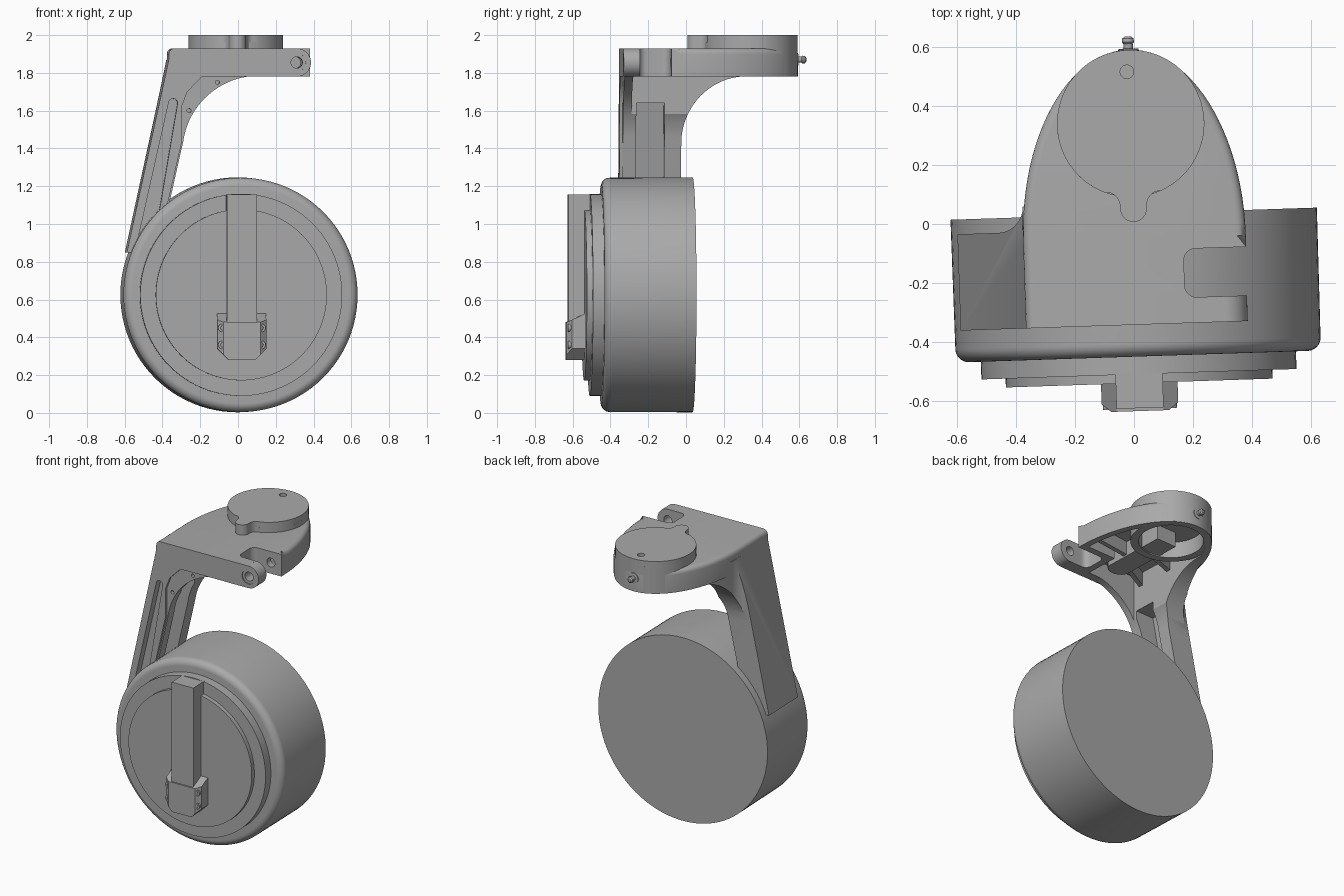
import bpy, bmesh, math
from mathutils import Matrix, Vector

if "Cube" in bpy.data.objects:
    bpy.data.objects.remove(bpy.data.objects["Cube"])

grey = bpy.data.materials.new("plain grey")
grey.use_nodes = True
grey.diffuse_color = (0.4, 0.4, 0.4, 1)
grey.node_tree.nodes["Principled BSDF"].inputs["Base Color"].default_value = (0.4, 0.4, 0.4, 1)

TURN = Matrix.Rotation(math.radians(1.9), 4, "Z")
AXES = {"x": lambda a, b, d: (d, a, b),
        "y": lambda a, b, d: (a, d, b),
        "z": lambda a, b, d: (a, b, d)}


def make(name, bm):
    bmesh.ops.recalc_face_normals(bm, faces=bm.faces)
    mesh = bpy.data.meshes.new(name)
    bm.to_mesh(mesh)
    bm.free()
    mesh.materials.append(grey)
    ob = bpy.data.objects.new(name, mesh)
    bpy.context.collection.objects.link(ob)
    return ob


def prism(name, pts, axis, lo, hi, bevel=None, width=0.02):
    """Extrude a 2D outline along an axis; optionally round the edges picked by a rule."""
    bm = bmesh.new()
    place = AXES[axis]
    base = bm.faces.new([bm.verts.new(place(a, b, lo)) for a, b in pts])
    top = bmesh.ops.extrude_face_region(bm, geom=[base])["geom"]
    shift = Vector(place(0, 0, hi - lo))
    for v in top:
        if isinstance(v, bmesh.types.BMVert):
            v.co += shift
    bmesh.ops.recalc_face_normals(bm, faces=bm.faces)
    if bevel:
        edges = [e for e in bm.edges if bevel(*[v.co for v in e.verts])]
        bmesh.ops.bevel(bm, geom=edges, offset=width, segments=4, profile=0.5, affect="EDGES")
    return make(name, bm)


def arc(ca, cb, ra, rb, start, end, n):
    steps = [math.radians(start + (end - start) * i / n) for i in range(n + 1)]
    return [(ca + ra * math.cos(t), cb + rb * math.sin(t)) for t in steps]


def rod(name, axis, a, b, r, lo, hi, n=32):
    return prism(name, arc(a, b, r, r, 0, 360, n)[:-1], axis, lo, hi)


def lathe(name, profile, centre, n=96):
    """Spin (radius, y) points around an axis parallel to y."""
    bm = bmesh.new()
    vs = [bm.verts.new((r, y, 0)) for r, y in profile]
    es = [bm.edges.new(p) for p in zip(vs, vs[1:])]
    bmesh.ops.spin(bm, geom=vs + es, cent=(0, 0, 0), axis=(0, 1, 0), angle=math.tau, steps=n)
    bmesh.ops.remove_doubles(bm, verts=bm.verts, dist=1e-4)
    bmesh.ops.translate(bm, verts=bm.verts, vec=centre)
    return make(name, bm)


def combine(ob, other, how):
    """Bake a boolean into the object and drop the helper."""
    mod = ob.modifiers.new("cut", "BOOLEAN")
    mod.operation, mod.object, mod.solver = how, other, "EXACT"
    graph = bpy.context.evaluated_depsgraph_get()
    mesh = bpy.data.meshes.new_from_object(ob.evaluated_get(graph))
    ob.modifiers.clear()
    ob.data = mesh
    bpy.data.objects.remove(other)
    return ob


# Tyre, with a rounded front shoulder and a flat back
AXLE = (0, 0, 0.625)
shoulder = arc(0.575, -0.405, 0.045, 0.045, -90, 0, 8)
lathe("wheel_tyre", [(0, -0.45)] + shoulder + [(0.622, 0.035), (0, 0.035)], AXLE)
lathe("wheel_outer_disc", [(0, -0.51), (0.535, -0.51), (0.535, -0.44), (0, -0.44)], AXLE)
lathe("wheel_inner_disc", [(0, -0.54), (0.453, -0.54), (0.453, -0.5), (0, -0.5)], AXLE)

# Upright bar on the wheel face, its bracket and the four screws
bar = [(-0.08, 0.4), (0.08, 0.4), (0.08, 1.155), (-0.08, 1.155)]
prism("face_bar", bar, "y", -0.625, -0.5)
bracket = prism("bar_bracket", [(-0.13, 0.34), (-0.07, 0.28), (0.07, 0.28), (0.13, 0.34),
                                (0.13, 0.53), (-0.13, 0.53)], "y", -0.635, -0.53)
side = [(-0.635, 0.2), (-0.635, 0.48), (-0.53, 0.53), (-0.53, 0.2)]
combine(bracket, prism("slope", side, "x", -0.3, 0.3), "INTERSECT")
combine(bracket, prism("bar_seat", [(-0.08, 0.48), (0.08, 0.48), (0.08, 0.6), (-0.08, 0.6)],
                       "y", -0.7, -0.5), "DIFFERENCE")
for x0, x1 in ((-0.14, -0.08), (0.14, 0.08)):
    chamfer = [(x0, -0.65), (x1, -0.65), (x0, -0.6)]
    combine(bracket, prism("chamfer", chamfer, "z", 0.2, 0.6), "DIFFERENCE")
for x in (-0.104, 0.104):
    for z in (0.36, 0.45):
        screw = rod("bracket_screw", "y", x, z, 0.022, -0.628, -0.6, 20)
        combine(screw, rod("socket", "y", x, z, 0.011, -0.64, -0.618, 6), "DIFFERENCE")

# Top plate: bullet outline with a side notch and a rounded lug
dome = arc(0, -0.05, 0.378, 0.642, 0, 180, 48)
notch = arc(0.205, -0.215, 0.04, 0.04, 270, 180, 6) + arc(0.205, -0.13, 0.04, 0.04, 180, 90, 6)
outline = [(-0.378, -0.342), (0.297, -0.342), (0.297, -0.255)] + notch + [(0.378, -0.09)] + dome
fork = prism("fork_body", outline, "z", 1.78, 1.93,
             lambda p, q: min(p.z, q.z) > 1.9 and (max(p.x, q.x) < -0.05 or min(p.y, q.y) > -0.06)
             and max(p.y, q.y) > -0.2, 0.03)
combine(fork, rod("lug", "y", 0.3, 1.855, 0.075, -0.342, -0.255, 40), "UNION")

# Leg: front profile trimmed by the side flare and the plan outline
inner = arc(0.1, 1.38, 0.405, 0.405, 90, 172, 20)
leg = prism("leg", [(0.1, 1.86), *inner, (-0.37, 1.13), (-0.43, 0.85), (-0.6, 0.85), (-0.378, 1.87)],
            "y", -0.342, 0.5)
flare = arc(0.33, 1.43, 0.345, 0.352, 180, 90, 20)
combine(leg, prism("flare", [(-0.4, 0.8), (-0.015, 0.8), *flare, (0.33, 1.9), (-0.4, 1.9)],
                   "x", -0.9, 0.5), "INTERSECT")
plan = [(-0.8, -0.5), (0.378, -0.5)] + dome[:38] + [(-0.372, 0.07)] \
    + arc(-0.46, 0.075, 0.085, 0.09, 0, -90, 8) + [(-0.8, -0.015)]
plan = [p for p in plan if p[0] > -0.372 or p[1] < 0.08]
combine(leg, prism("plan", plan, "z", 0.5, 2.0), "INTERSECT")
combine(fork, leg, "UNION")

# Hollow underside, leaving a rim, a wall beside the notch and the leg root
pocket = [(-0.25, -0.28), (0.12, -0.28), (0.12, -0.045), (0.335, -0.045)] \
    + arc(0, -0.045, 0.335, 0.59, 4, 140, 36) + [(-0.25, 0.2)]
combine(fork, prism("hollow", pocket, "z", 1.5, 1.89), "DIFFERENCE")

# Leg channels: open inner side, slot on the front, shallow gusset recess
channel = [(-0.1, 1.64), (-0.385, 1.64), (-0.52, 1.0), (-0.2, 1.0)]
combine(fork, prism("channel", channel, "y", -0.255, -0.105), "DIFFERENCE")
slot = arc(-0.355, 1.64, 0.024, 0.024, 0, 180, 8) + [(-0.55, 0.88), (-0.46, 0.88)]
combine(fork, prism("slot", slot, "y", -0.4, -0.29), "DIFFERENCE")
recess = [(0.12, 1.781), (-0.2, 1.781), (-0.28, 1.7), (-0.31, 1.62), (-0.31, 1.43), (-0.42, 0.95),
          (-0.1, 0.95)]
combine(fork, prism("recess", recess, "y", -0.4, -0.325), "DIFFERENCE")
for x, z in ((-0.12, 1.75), (-0.27, 1.6)):
    combine(fork, rod("pin_hole", "y", x, z, 0.011, -0.4, -0.3, 16), "DIFFERENCE")
combine(fork, rod("lug_recess", "y", 0.3, 1.855, 0.048, -0.4, -0.335), "DIFFERENCE")
combine(fork, rod("lug_hole", "y", 0.3, 1.855, 0.03, -0.4, -0.03), "DIFFERENCE")

# Hub ring and ribs under the plate
hub = rod("hub_ring", "z", 0, 0.341, 0.25, 1.782, 1.96, 64)
combine(hub, rod("hub_bore", "z", 0, 0.341, 0.2, 1.7, 1.89, 48), "DIFFERENCE")
spine = arc(0, -0.14, 0.075, 0.06, 180, 360, 10) + [(0.075, 0.3), (-0.075, 0.3)]
prism("spine_rib", spine, "z", 1.79, 1.9)
for ends in (((-0.3, -0.24), (-0.06, -0.12)), ((-0.3, 0.02), (-0.06, 0.1)),
             ((0.06, 0.0), (0.34, 0.03))):
    a, b = map(Vector, ends)
    side = (b - a).orthogonal().normalized() * 0.015
    prism("cross_rib", [a + side, b + side, b - side, a - side], "z", 1.8, 1.9)

# Round cap with a pointer tab and a small top hole
tab = arc(-0.09, 0.06, 0.045, 0.05, 90, 0, 6)[1:] + arc(0, 0.052, 0.045, 0.045, 180, 360, 12) \
    + arc(0.09, 0.06, 0.045, 0.05, 180, 90, 6)[:-1]
cap = prism("swivel_cap", arc(0, 0.341, 0.25, 0.25, -68, 248, 64) + tab, "z", 1.92, 2.0)
combine(cap, rod("cap_hole", "z", -0.007, 0.517, 0.023, 1.97, 2.1, 24), "DIFFERENCE")

# Grease fitting on the back of the hub
lathe("grease_fitting", [(0, 0.57), (0.035, 0.57), (0.035, 0.594), (0.016, 0.596), (0.016, 0.612),
                         (0.021, 0.618), (0.019, 0.63), (0.01, 0.637), (0, 0.637)], (0, 0, 1.87), 24)

# Turn the whole assembly slightly and shade it
for ob in bpy.context.collection.objects:
    if ob.type == "MESH" and ob.data.materials and ob.data.materials[0] == grey:
        ob.data.transform(TURN)
        bpy.ops.object.select_all(action="DESELECT")
        ob.select_set(True)
        bpy.context.view_layer.objects.active = ob
        bpy.ops.object.shade_smooth_by_angle(angle=math.radians(30))
